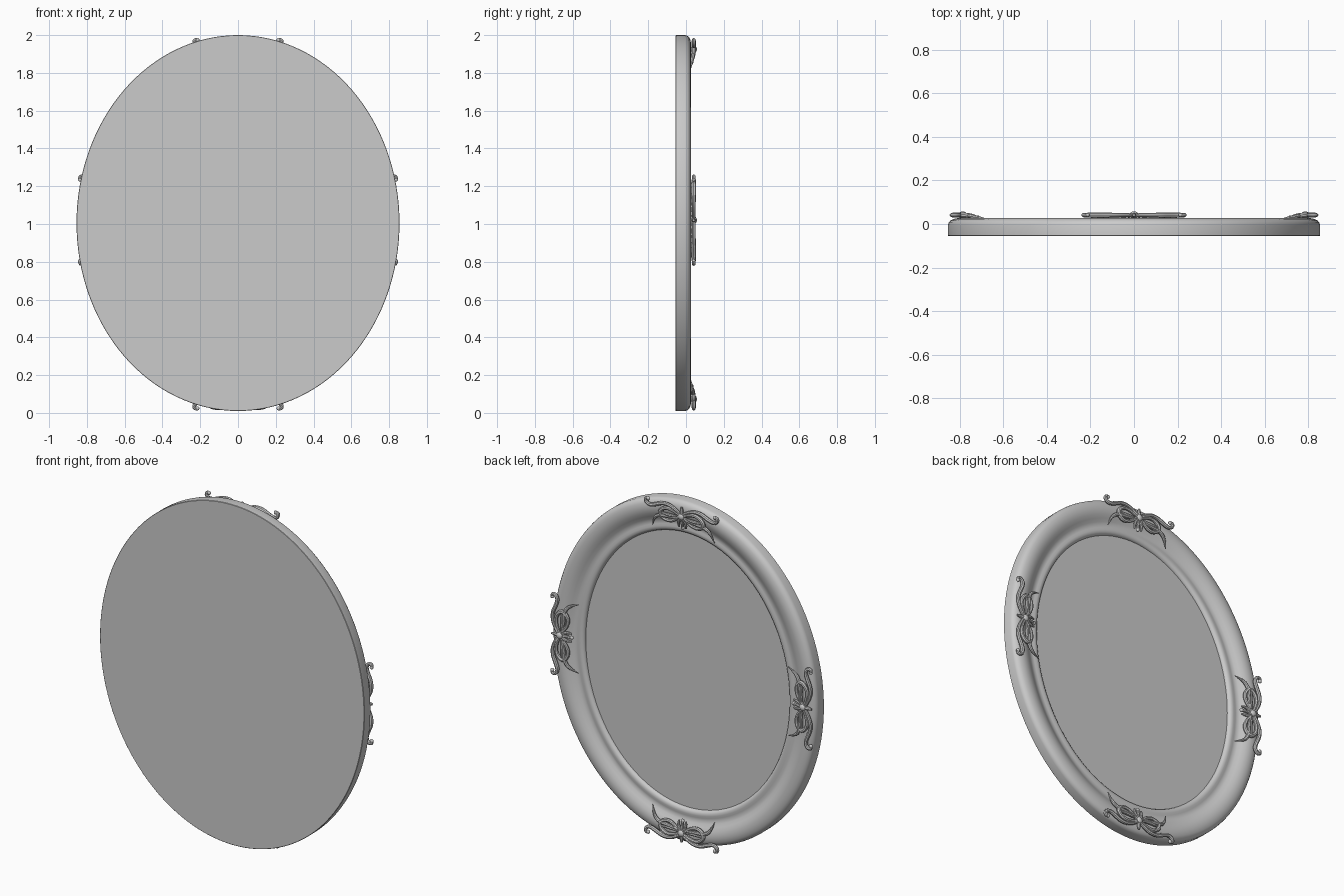
import bpy, bmesh
from math import cos, sin, pi, radians
from mathutils import Matrix, Vector

cube = bpy.data.objects.get("Cube")
if cube:
    bpy.data.objects.remove(cube, do_unlink=True)

RX, RZ, CZ, SEG = 0.855, 0.995, 1.005, 128

grey = bpy.data.materials.new("plain_grey")
grey.use_nodes = True
colour = (0.6, 0.6, 0.6, 1)
grey.diffuse_color = colour
grey.node_tree.nodes["Principled BSDF"].inputs["Base Color"].default_value = colour


def add_object(name, mesh):
    ob = bpy.data.objects.new(name, mesh)
    bpy.context.collection.objects.link(ob)
    return ob


def finish(bm, name):
    mesh = bpy.data.meshes.new(name)
    bm.to_mesh(mesh)
    bm.free()
    mesh.materials.clear()
    mesh.materials.append(grey)
    mesh.shade_smooth()
    mesh.set_sharp_from_angle(angle=radians(40))
    return mesh


def oval(name, profile, cap_start=False, cap_end=False):
    """Sweep (inset, y) points round the oval, optionally capping the ends."""
    bm = bmesh.new()
    rings = []
    for inset, y in profile:
        rings.append([bm.verts.new(((RX - inset) * cos(2 * pi * i / SEG), y,
                                    CZ + (RZ - inset) * sin(2 * pi * i / SEG)))
                      for i in range(SEG)])
    for a, b in zip(rings, rings[1:]):
        for i in range(SEG):
            j = (i + 1) % SEG
            bm.faces.new((a[i], a[j], b[j], b[i]))
    if cap_start:
        bm.faces.new(rings[0])
    if cap_end:
        bm.faces.new(rings[-1])
    bmesh.ops.recalc_face_normals(bm, faces=bm.faces)
    return add_object(name, finish(bm, name))


# Moulded frame: round outer hump, cove, then a small inner lip
moulding = [(0, -0.049), (0, -0.005), (0.003, 0.006), (0.011, 0.016),
            (0.025, 0.023), (0.045, 0.027), (0.065, 0.026), (0.085, 0.021),
            (0.105, 0.011), (0.122, 0.001), (0.138, -0.004), (0.152, -0.003),
            (0.165, 0.0), (0.178, -0.001), (0.188, -0.007), (0.193, -0.016),
            (0.193, -0.03), (0.193, -0.049)]
oval("frame", moulding + moulding[:1])
oval("backing_plate", [(0.002, -0.055), (0, -0.053), (0, -0.049)], True, True)
oval("mirror_panel", [(0.192, -0.048), (0.192, -0.02)], True, True)

# Ornament strands as (along, inward, radius), mirrored left and right
loop = [(0.012, 0.075, 0.008), (0.05, 0.115, 0.010), (0.11, 0.125, 0.011),
        (0.15, 0.088, 0.012), (0.11, 0.046, 0.011), (0.05, 0.05, 0.010),
        (0.012, 0.07, 0.008)]
leaf = [(0.03, 0.078, 0.004), (0.07, 0.09, 0.014), (0.13, 0.082, 0.005)]
scroll = [(0.01, 0.06, 0.008), (0.06, 0.028, 0.010), (0.12, 0.024, 0.011),
          (0.165, 0.045, 0.012), (0.205, 0.06, 0.011), (0.232, 0.045, 0.010),
          (0.232, 0.022, 0.010), (0.216, 0.02, 0.007)]
tail = [(0.02, 0.09, 0.007), (0.09, 0.098, 0.010), (0.145, 0.1, 0.011),
        (0.185, 0.13, 0.009), (0.2, 0.182, 0.002)]
petal = [(0.004, 0.08, 0.008), (0.03, 0.11, 0.010), (0.022, 0.142, 0.005)]
stem = [(0, 0.02, 0.006), (0, 0.045, 0.013), (0, 0.1, 0.008), (0, 0.14, 0.008)]


def depth(v):
    return 0.041 - max(0, v - 0.09) * 0.2


def strand(curve, points, side):
    sp = curve.splines.new('NURBS')
    sp.points.add(len(points) - 1)
    for p, (u, v, r) in zip(sp.points, points):
        p.co = (u * side, depth(v), v, 1)
        p.radius = r
    sp.order_u = 3
    sp.use_endpoint_u = True
    sp.resolution_u = 5


curve = bpy.data.curves.new("ornament_strands", 'CURVE')
curve.dimensions = '3D'
curve.bevel_depth = 1.0
curve.bevel_resolution = 2
curve.use_fill_caps = True
for part in (loop, leaf, scroll, tail, petal):
    for side in (1, -1):
        strand(curve, part, side)
strand(curve, stem, 1)

# Turn the strands into a mesh and add the central and side beads
helper = add_object("ornament_strands", curve)
bpy.context.view_layer.update()
evaluated = helper.evaluated_get(bpy.context.evaluated_depsgraph_get())
tubes = bpy.data.meshes.new_from_object(evaluated)
bm = bmesh.new()
bm.from_mesh(tubes)
bpy.data.objects.remove(helper, do_unlink=True)
bpy.data.meshes.remove(tubes)
for u, v, r in ((0, 0.073, 0.021), (0, 0.142, 0.011),
                (0.215, 0.024, 0.011), (-0.215, 0.024, 0.011)):
    place = Matrix.Translation(Vector((u, depth(v), v)))
    squash = Matrix.Diagonal((1, 0.8, 1, 1))
    bmesh.ops.create_uvsphere(bm, u_segments=16, v_segments=10, radius=r,
                              matrix=place @ squash)
ornament = finish(bm, "ornament")

# One ornament on each side of the frame, pointing inward
for name, x, z, turn in (("bottom_ornament", 0, 0, 0),
                         ("top_ornament", 0, 1.998, 180),
                         ("left_ornament", 0.86, 1.02, -90),
                         ("right_ornament", -0.86, 1.02, 90)):
    ob = add_object(name, ornament)
    ob.location = (x, 0, z)
    ob.rotation_euler = (0, radians(turn), 0)
